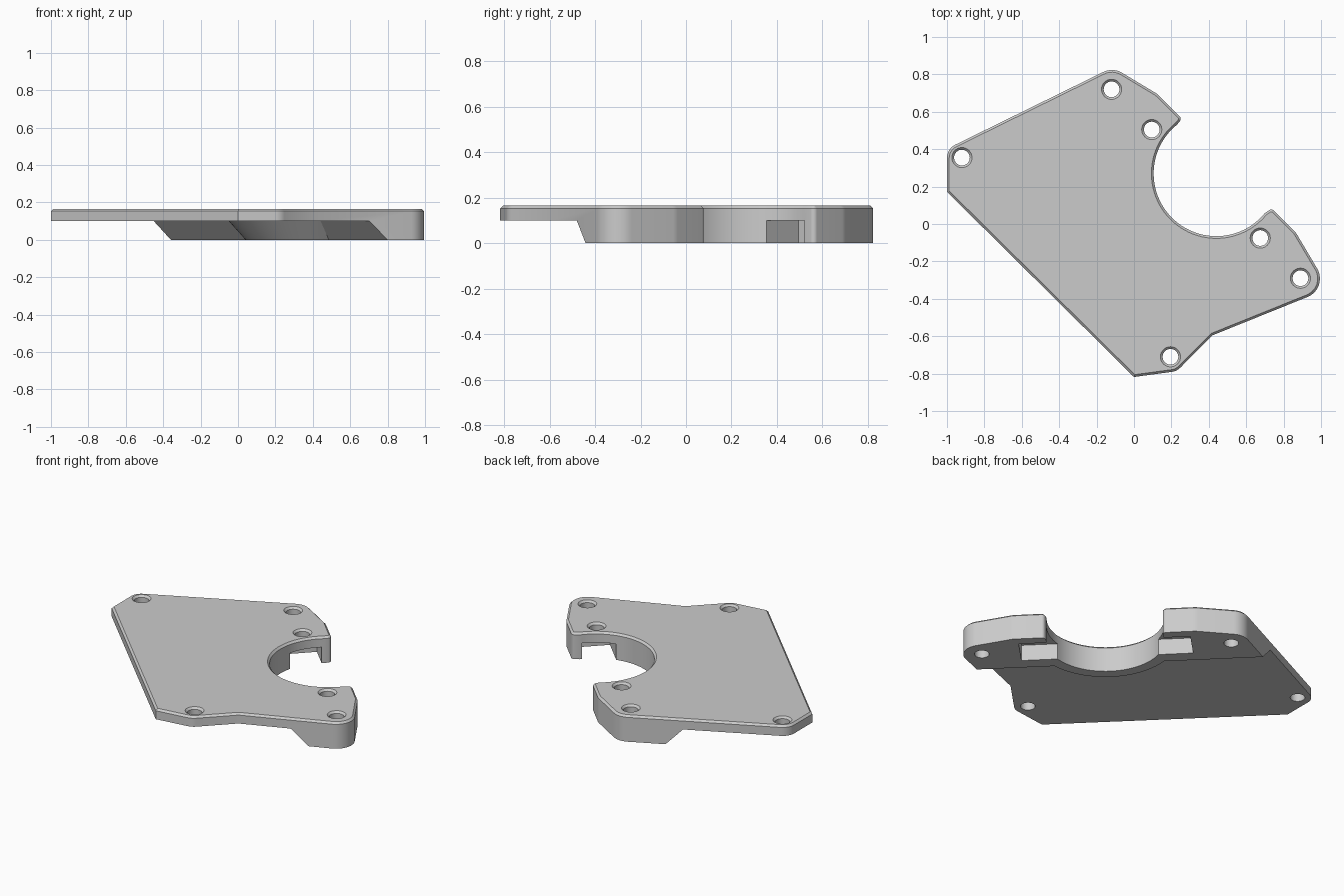
import bpy, bmesh, math
from mathutils import Vector

old = bpy.data.objects.get("Cube")
if old:
    bpy.data.objects.remove(old, do_unlink=True)

TOP, STEP, CHAMFER = 0.165, 0.10, 0.012
CENTRE, RADIUS = Vector((0.44, 0.27)), 0.335   # large round opening
D = math.sqrt(0.5)

grey = bpy.data.materials.new("plain_grey")
grey.use_nodes = True
grey.diffuse_color = (0.6, 0.6, 0.6, 1)
grey.node_tree.nodes["Principled BSDF"].inputs["Base Color"].default_value = (0.6, 0.6, 0.6, 1)


def loft(name, rings):
    """Closed solid through a list of matching point rings."""
    bm = bmesh.new()
    loops = [[bm.verts.new(p) for p in ring] for ring in rings]
    n = len(loops[0])
    for a, b in zip(loops, loops[1:]):
        for i in range(n):
            j = (i + 1) % n
            bm.faces.new((a[i], a[j], b[j], b[i]))
    bm.faces.new(loops[0][::-1])
    bm.faces.new(loops[-1])
    bmesh.ops.recalc_face_normals(bm, faces=bm.faces)
    mesh = bpy.data.meshes.new(name)
    bm.to_mesh(mesh)
    bm.free()
    mesh.materials.append(grey)
    ob = bpy.data.objects.new(name, mesh)
    bpy.context.collection.objects.link(ob)
    return ob


def lathe(name, centre, profile, sides):
    """Solid of revolution from (radius, z) pairs."""
    turns = [math.tau * i / sides for i in range(sides)]
    return loft(name, [[(centre[0] + r * math.cos(t), centre[1] + r * math.sin(t), z)
                        for t in turns] for r, z in profile])


def diagonal(u, v, z):
    """Point in a frame turned 45 degrees: u across, v along the diagonal."""
    return ((u - v) * D, (u + v) * D, z)


def cut(target, cutter):
    mod = target.modifiers.new("cut", 'BOOLEAN')
    mod.operation = 'DIFFERENCE'
    mod.solver = 'EXACT'
    mod.object = cutter
    bpy.context.view_layer.objects.active = target
    bpy.ops.object.modifier_apply(modifier=mod.name)
    bpy.data.objects.remove(cutter, do_unlink=True)


def rounded(corners, steps=8):
    """Replace each (x, y, radius) corner with a tangent arc."""
    out = []
    for i, (x, y, r) in enumerate(corners):
        p = Vector((x, y))
        if not r:
            out.append(p)
            continue
        a = (Vector(corners[i - 1][:2]) - p).normalized()
        b = (Vector(corners[(i + 1) % len(corners)][:2]) - p).normalized()
        half = a.angle(b) / 2
        c = p + (a + b).normalized() * r / math.sin(half)
        s = p + a * r / math.tan(half) - c
        e = p + b * r / math.tan(half) - c
        for k in range(steps + 1):
            out.append(c + (s.lerp(e, k / steps)).normalized() * r)
    return out


def inset(points, d):
    """Move a counter-clockwise outline inwards with mitred corners."""
    out = []
    for i, p in enumerate(points):
        a = (p - points[i - 1]).normalized()
        b = (points[(i + 1) % len(points)] - p).normalized()
        na, nb = Vector((-a.y, a.x)), Vector((-b.y, b.x))
        out.append(p + (na + nb) * d / (1 + na.dot(nb)))
    return out


# Outline: straight sides, rounded corners and the open round bite
arc = []
for i in range(49):
    t = math.radians(-39 - 192 * i / 48)
    arc.append((CENTRE.x + RADIUS * math.cos(t), CENTRE.y + RADIUS * math.sin(t), 0))
outline = rounded([
    (0, -0.818, 0), (0.229, -0.787, 0.08), (0.42, -0.595, 0), (1.042, -0.344, 0.105),
    (0.865, -0.045, 0.1), (0.737, 0.083, 0.02)] + arc + [
    (0.257, 0.563, 0.02), (0.125, 0.695, 0.1), (-0.113, 0.838, 0.105),
    (-1, 0.402, 0.08), (-1, 0.172, 0)])

# Solid body with a chamfered top edge
body = loft("mounting_plate", [
    [(p.x, p.y, 0) for p in outline],
    [(p.x, p.y, TOP - CHAMFER) for p in outline],
    [(p.x, p.y, TOP) for p in inset(outline, CHAMFER)]])

# Undercut that thins the plate, with a sloped end and a conical collar kept
undercut = loft("undercut", [
    [diagonal(u, v, z) for u, z in
     ((-2, -STEP), (0.349, -STEP), (0.157, STEP), (-2, STEP))] for v in (-2, 2)])
collar = lathe("collar", CENTRE, [(0.22, -0.2), (0.40, 0), (0.67, 0.3)], 96)
cut(undercut, collar)
cut(body, undercut)

# Slot across the underside, running through the round opening
slot = loft("slot", [
    [diagonal(u, v, z) for u, v in
     ((0.332, -0.615), (0.522, -0.615), (0.522, 0.368), (0.332, 0.368))]
    for z in (-STEP, STEP)])
cut(body, slot)

# Screw holes with chamfered rims
for x, y in ((-0.12, 0.72), (0.095, 0.505), (-0.92, 0.355),
             (0.675, -0.075), (0.89, -0.29), (0.195, -0.71)):
    cut(body, lathe("screw_hole", (x, y), [
        (0.042, -0.1), (0.042, TOP - CHAMFER), (0.054, TOP), (0.064, TOP + 0.01)], 32))

bpy.ops.object.select_all(action='DESELECT')
body.select_set(True)
bpy.context.view_layer.objects.active = body
bpy.ops.object.shade_smooth_by_angle(angle=math.radians(25))
